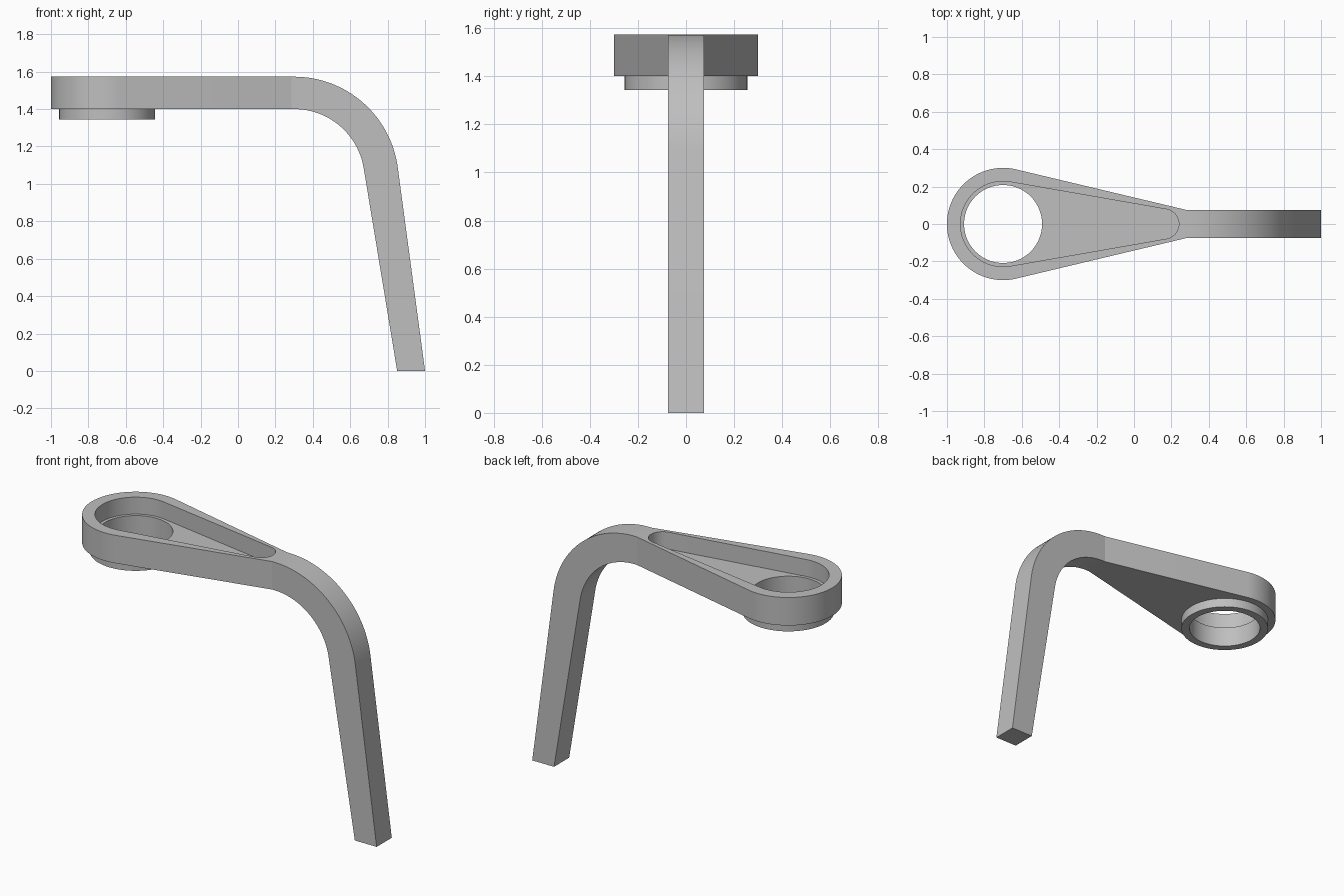
import bpy
import bmesh
from math import sin, cos, pi, atan2, acos, asin, hypot, radians
from mathutils import Vector

cube = bpy.data.objects.get("Cube")
if cube:
    bpy.data.objects.remove(cube, do_unlink=True)

GREY = (0.52, 0.52, 0.52, 1.0)
grey = bpy.data.materials.new("plain grey")
grey.use_nodes = True
grey.diffuse_color = GREY
grey.node_tree.nodes["Principled BSDF"].inputs["Base Color"].default_value = GREY

TOP, UNDERSIDE, FLOOR, COLLAR_BASE = 1.573, 1.40, 1.468, 1.343
RING_X, RING_R, BORE_R, COLLAR_R = -0.70, 0.30, 0.2085, 0.256
HALF_ARM, JOINT_X = 0.074, 0.285


def arc(cx, cy, r, start, end, steps):
    return [(cx + r * cos(start + (end - start) * i / steps),
             cy + r * sin(start + (end - start) * i / steps)) for i in range(steps + 1)]


def prism(name, outline, origin, sweep, place):
    """Extrude a closed 2D outline along a vector."""
    bm = bmesh.new()
    face = bm.faces.new([bm.verts.new(place(u, v) + origin) for u, v in outline])
    new = bmesh.ops.extrude_face_region(bm, geom=[face])["geom"]
    bmesh.ops.translate(bm, vec=sweep, verts=[g for g in new if isinstance(g, bmesh.types.BMVert)])
    bmesh.ops.recalc_face_normals(bm, faces=bm.faces)
    mesh = bpy.data.meshes.new(name)
    bm.to_mesh(mesh)
    bm.free()
    mesh.materials.append(grey)
    obj = bpy.data.objects.new(name, mesh)
    bpy.context.collection.objects.link(obj)
    return obj


def slab(name, outline, low, high):
    return prism(name, outline, Vector((0, 0, low)), Vector((0, 0, high - low)),
                 lambda u, v: Vector((u, v, 0)))


def carve(target, cutter):
    """Subtract the cutter, then discard it."""
    cutter.hide_render = True
    mod = target.modifiers.new("cut", "BOOLEAN")
    mod.operation, mod.solver, mod.object = "DIFFERENCE", "EXACT", cutter
    select(target)
    bpy.ops.object.modifier_apply(modifier=mod.name)
    bpy.data.objects.remove(cutter, do_unlink=True)


def select(obj):
    bpy.ops.object.select_all(action="DESELECT")
    obj.select_set(True)
    bpy.context.view_layer.objects.active = obj


# Teardrop holder: round end with straight tangents down to the arm width
reach = JOINT_X - RING_X
tangent = atan2(HALF_ARM, reach) + acos(RING_R / hypot(reach, HALF_ARM))
teardrop = arc(RING_X, 0, RING_R, tangent, 2 * pi - tangent, 64)
teardrop += [(JOINT_X, -HALF_ARM), (JOINT_X, HALF_ARM)]
holder = slab("holder", teardrop, UNDERSIDE, TOP)

# Recess: two circles of different size joined by tangents
big_r, tip_r, tip_x = 0.228, 0.08, 0.16
lean = pi / 2 - asin((big_r - tip_r) / (tip_x - RING_X))
recess = arc(RING_X, 0, big_r, lean, 2 * pi - lean, 64)
recess += arc(tip_x, 0, tip_r, -lean, lean, 24)
carve(holder, slab("recess_cutter", recess, FLOOR, TOP + 0.1))

# Collar under the holder, with the bore running through both
circle = arc(RING_X, 0, 1, 0, 2 * pi, 80)[:-1]


def disc(r):
    return [(RING_X + (x - RING_X) * r, y * r) for x, y in circle]


collar = slab("collar", disc(COLLAR_R), COLLAR_BASE, UNDERSIDE)
for part in (holder, collar):
    carve(part, slab("bore_cutter", disc(BORE_R), COLLAR_BASE - 0.1, TOP + 0.1))

# Curved arm and slightly tapering leg, drawn in side profile
bend_x, outer_r, inner_r = 0.30, 0.559, 0.377
side = [(JOINT_X, TOP)]
side += arc(bend_x, TOP - outer_r, outer_r, pi / 2, radians(7.5), 32)
side += [(1.0, 0), (0.851, 0)]
side += arc(bend_x, UNDERSIDE - inner_r, inner_r, radians(9.3), pi / 2, 32)
side += [(JOINT_X, UNDERSIDE)]
leg = prism("arm_and_leg", side, Vector((0, -HALF_ARM, 0)), Vector((0, 2 * HALF_ARM, 0)),
            lambda u, v: Vector((u, 0, v)))

for part in (holder, collar, leg):
    select(part)
    bpy.ops.object.shade_smooth_by_angle(angle=radians(12))
